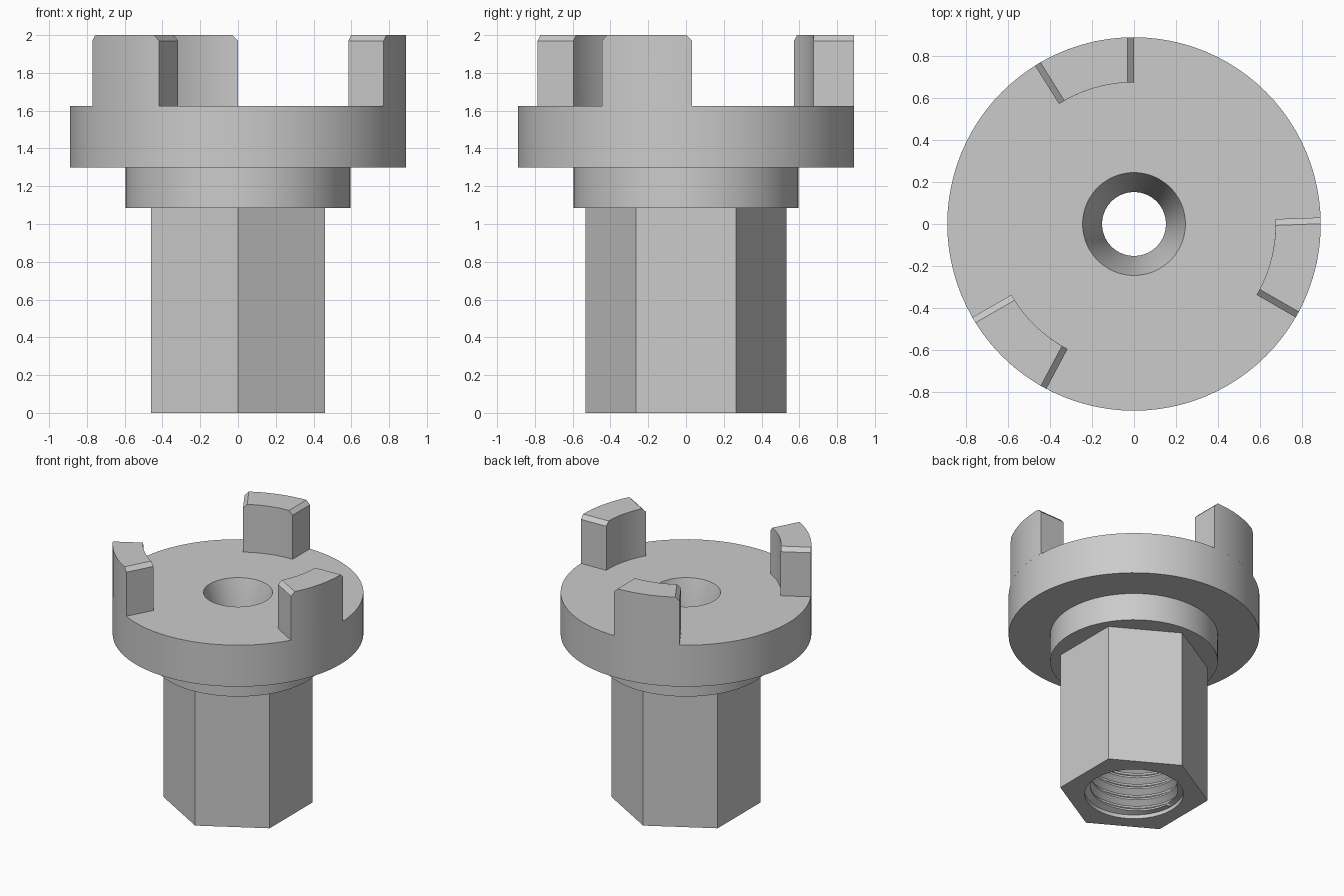
import bpy, bmesh
from math import cos, sin, pi, radians, degrees

cube = bpy.data.objects.get("Cube")
if cube:
    bpy.data.objects.remove(cube, do_unlink=True)

TAU = 2 * pi
SEG = 96

steel = bpy.data.materials.new("plain_grey")
steel.use_nodes = True
grey = (0.6, 0.6, 0.6, 1)
steel.diffuse_color = grey
steel.node_tree.nodes["Principled BSDF"].inputs["Base Color"].default_value = grey


def finish(bm, name, smooth=True):
    bmesh.ops.remove_doubles(bm, verts=bm.verts[:], dist=1e-5)
    mesh = bpy.data.meshes.new(name)
    bm.to_mesh(mesh)
    bm.free()
    mesh.materials.append(steel)
    obj = bpy.data.objects.new(name, mesh)
    bpy.context.collection.objects.link(obj)
    if smooth:
        bpy.ops.object.select_all(action="DESELECT")
        obj.select_set(True)
        bpy.context.view_layer.objects.active = obj
        bpy.ops.object.shade_smooth_by_angle(angle=radians(25))
    return obj


def skin(name, rows, smooth=True):
    """Quad surface through rows of points of equal length."""
    bm = bmesh.new()
    grid = [[bm.verts.new(p) for p in row] for row in rows]
    for low, high in zip(grid, grid[1:]):
        for i in range(len(low) - 1):
            bm.faces.new((low[i], low[i + 1], high[i + 1], high[i]))
    return finish(bm, name, smooth)


def ring(radius, z):
    """Circle of points; radius and z may be functions of the angle."""
    row = []
    for i in range(SEG + 1):
        a = TAU * i / SEG
        r = radius(a) if callable(radius) else radius
        h = z(a) if callable(z) else z
        row.append((r * cos(a), r * sin(a), h))
    return row


# Stepped flange with a tapered centre hole
BASE, STEP, TOP = 1.085, 1.30, 1.625
profile = [(0.152, BASE), (0.595, BASE), (0.595, STEP), (0.89, STEP),
           (0.89, TOP), (0.245, TOP), (0.152, STEP), (0.152, BASE)]
skin("flange", [ring(r, z) for r, z in profile])


# Hexagonal shank, closed below by a face around the bore
def hexagon(a):
    return 0.46 / cos(radians((degrees(a) + 30) % 60 - 30))


MAJOR, MINOR, PITCH, ENTRY = 0.35, 0.31, 0.09, 0.03
skin("hex_shank", [ring(MAJOR, ENTRY), ring(MAJOR, 0), ring(hexagon, 0),
                   ring(hexagon, BASE)])

# Internal screw thread: the rows follow a helix, trimmed at both ends
shape = [(0, MAJOR), (0.15, MAJOR), (0.5, MINOR), (0.65, MINOR)]
rows = []
for turn in range(-1, int(BASE / PITCH) + 2):
    for part, radius in shape:
        def height(a):
            raw = ENTRY + (turn + part + a / TAU) * PITCH
            return min(max(raw, ENTRY), BASE)

        def trimmed(a):
            return radius if ENTRY < height(a) < BASE else MAJOR

        rows.append(ring(trimmed, height))
skin("thread", rows[::-1])

# Three drive teeth with bevelled top corners
INNER, OUTER, SPAN, TIP, BEVEL = 0.675, 0.89, radians(32), 2.0, 0.03


def tooth(name, start):
    count = 16
    bm = bmesh.new()
    sections = []
    for i in range(count + 1):
        t = i / count
        pts = []
        for r, z in ((INNER, TOP), (OUTER, TOP), (OUTER, TIP - BEVEL),
                     (OUTER, TIP), (INNER, TIP), (INNER, TIP - BEVEL)):
            cut = BEVEL / r if z == TIP else 0
            a = start + cut + (SPAN - 2 * cut) * t
            pts.append(bm.verts.new((r * cos(a), r * sin(a), z)))
        sections.append(pts)
    for one, two in zip(sections, sections[1:]):
        for j in range(1, 6):
            k = (j + 1) % 6
            bm.faces.new((one[j], one[k], two[k], two[j]))
    # side walls and sloped corners
    for pts in (sections[0], sections[-1]):
        bm.faces.new((pts[0], pts[1], pts[2], pts[5]))
        bm.faces.new((pts[5], pts[2], pts[3], pts[4]))
    bmesh.ops.recalc_face_normals(bm, faces=bm.faces[:])
    return finish(bm, name)


for n, place in enumerate(("back", "left_front", "right")):
    tooth("drive_tooth_" + place, radians(90 - 120 * n))
